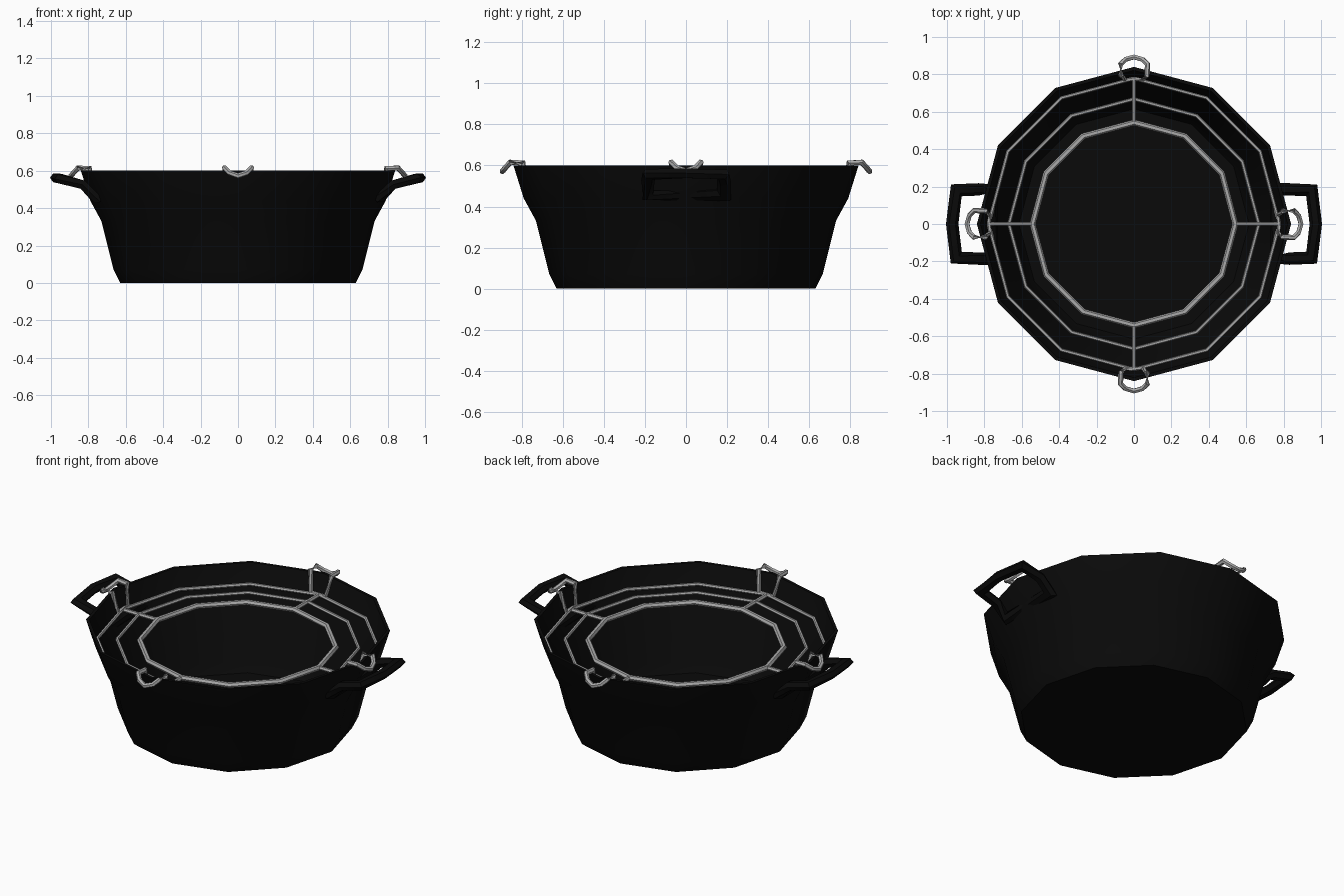
import bpy, bmesh, math
from mathutils import Vector, Matrix

if "Cube" in bpy.data.objects:
    bpy.data.objects.remove(bpy.data.objects["Cube"])


def material(name, c):
    m = bpy.data.materials.new(name)
    m.diffuse_color = (*c, 1)
    m.use_nodes = True
    m.node_tree.nodes["Principled BSDF"].inputs["Base Color"].default_value = m.diffuse_color
    return m


BLACK = material("black_iron", (0.003, 0.003, 0.003))
STEEL = material("steel_wire", (0.41, 0.41, 0.41))


def finish(name, bm, mat, angle=50):
    bmesh.ops.recalc_face_normals(bm, faces=bm.faces)
    me = bpy.data.meshes.new(name)
    bm.to_mesh(me)
    bm.free()
    me.materials.append(mat)
    ob = bpy.data.objects.new(name, me)
    bpy.context.collection.objects.link(ob)
    bpy.ops.object.select_all(action='DESELECT')
    ob.select_set(True)
    bpy.context.view_layer.objects.active = ob
    bpy.ops.object.shade_smooth_by_angle(angle=math.radians(angle))
    return ob


def bridge(bm, a, b):
    n = len(a)
    for i in range(n):
        j = (i + 1) % n
        bm.faces.new((a[i], a[j], b[j], b[i]))


def lathe(profile, sides=12):
    """Rings of vertices around z, bridged along the profile and capped."""
    bm = bmesh.new()
    rings = [[bm.verts.new((r * math.cos(k * math.tau / sides),
                            r * math.sin(k * math.tau / sides), z))
              for k in range(sides)] for r, z in profile]
    for a, b in zip(rings, rings[1:]):
        bridge(bm, a, b)
    bm.faces.new(rings[0])
    bm.faces.new(rings[-1])
    return bm


def sweep(points, w, h, sides, closed=True, side_hint=None):
    """Mitred rod along points; w is half width, h half thickness."""
    bm = bmesh.new()
    pts = [Vector(p) for p in points]
    n = len(pts)
    hint = Vector(side_hint or (0, 0, 1))
    rings = []
    for i, p in enumerate(pts):
        d_in = p - pts[i - 1] if closed or i > 0 else pts[1] - p
        d_out = pts[(i + 1) % n] - p if closed or i < n - 1 else d_in
        d_in, d_out = d_in.normalized(), d_out.normalized()
        t = (d_in + d_out).normalized()
        u = (hint - d_in * hint.dot(d_in)).normalized()
        v = d_in.cross(u)
        ring = []
        for k in range(sides):
            a = (k + 0.5) * math.tau / sides
            q = u * (h * math.cos(a)) + v * (w * math.sin(a))
            q -= d_in * (q.dot(t) / max(d_in.dot(t), 0.5))
            ring.append(bm.verts.new(p + q))
        rings.append(ring)
    for a, b in zip(rings, rings[1:]):
        bridge(bm, a, b)
    if closed:
        bridge(bm, rings[-1], rings[0])
    else:
        bm.faces.new(rings[0])
        bm.faces.new(rings[-1])
    return bm


# Pot: twelve-sided shell with a stepped flare
pot = [(0.63, 0), (0.665, 0.07), (0.73, 0.33), (0.79, 0.44), (0.84, 0.6),
       (0.822, 0.6), (0.772, 0.445), (0.712, 0.335), (0.648, 0.08), (0.615, 0.025)]
finish("pot", lathe(pot), BLACK, 40)

# Side handles: a bent loop with its base bar against the wall
handle = [(0.76, -0.185, 0.455), (0.83, -0.185, 0.525), (0.95, -0.18, 0.557),
          (0.972, 0, 0.562), (0.95, 0.18, 0.557), (0.83, 0.185, 0.525),
          (0.76, 0.185, 0.455)]
for name, turn in (("right_handle", 0), ("left_handle", math.pi)):
    bm = sweep(handle, 0.033, 0.027, 6)
    bm.transform(Matrix.Rotation(turn, 4, 'Z'))
    finish(name, bm, BLACK)

# Rack rings
Z = 0.487
for name, r, t in (("outer_rack_ring", 0.778, 0.010),
                   ("middle_rack_ring", 0.668, 0.010),
                   ("inner_rack_ring", 0.542, 0.016)):
    ring = [(r * math.cos(k * math.tau / 12), r * math.sin(k * math.tau / 12), Z)
            for k in range(12)]
    finish(name, sweep(ring, t, t, 6), STEEL)

# Rack spokes and the wire clips hooked over the rim
clip = [(0.775, 0.05, Z), (0.795, 0.07, 0.612), (0.855, 0.072, 0.615),
        (0.88, 0.045, 0.588), (0.893, 0, 0.572), (0.88, -0.045, 0.588),
        (0.855, -0.072, 0.615), (0.795, -0.07, 0.612), (0.775, -0.05, Z)]
for i, side in enumerate(("right", "back", "left", "front")):
    rot = Matrix.Rotation(i * math.pi / 2, 4, 'Z')
    bm = sweep([(0.54, 0, Z), (0.78, 0, Z)], 0.012, 0.012, 6, False)
    bm.transform(rot)
    finish(side + "_rack_spoke", bm, STEEL)
    bm = sweep(clip, 0.014, 0.014, 6, True, (0.6, 0.02, 0.9))
    bm.transform(rot)
    finish(side + "_rim_clip", bm, STEEL)
